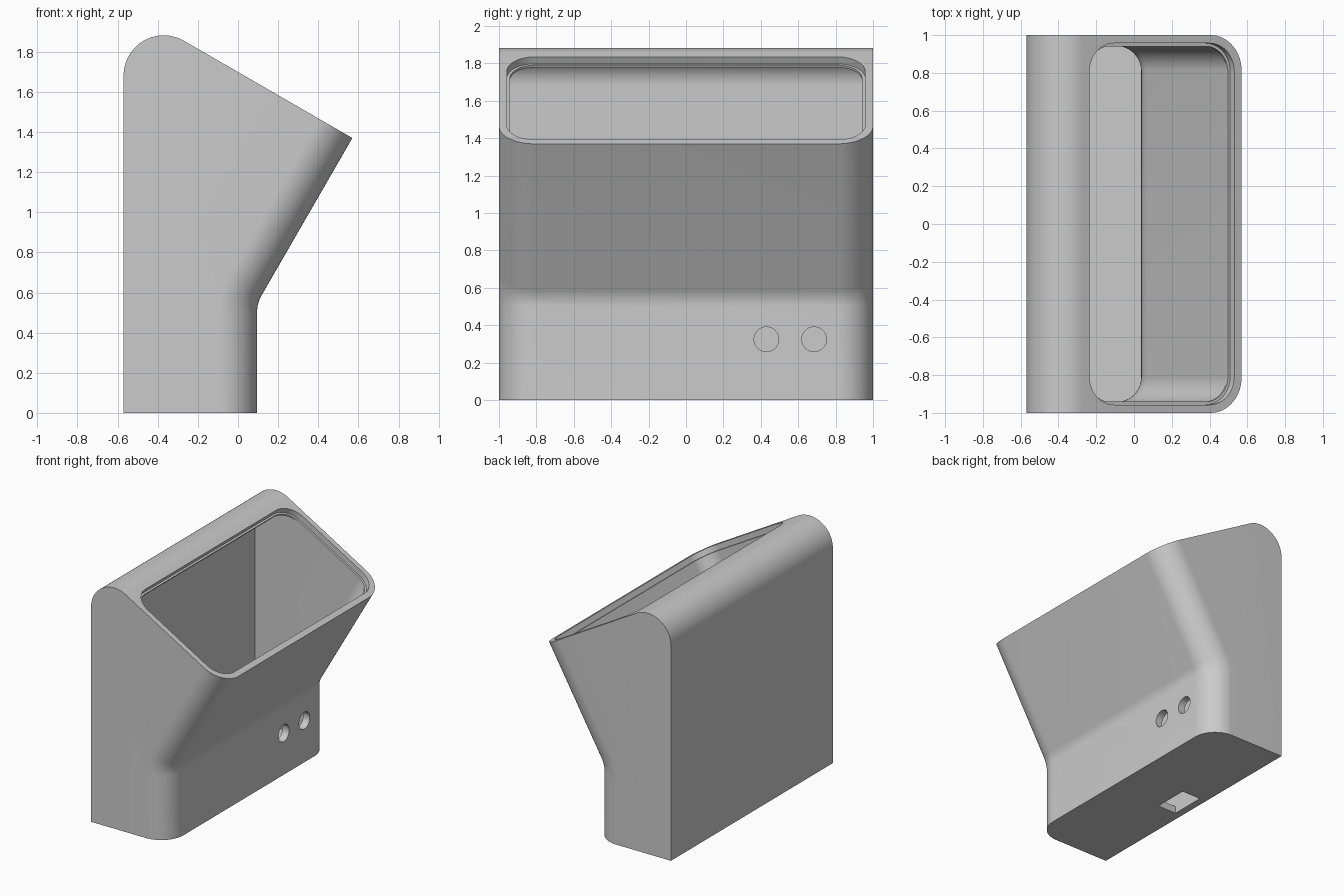
import bpy, bmesh, math
from mathutils import Vector

if "Cube" in bpy.data.objects:
    bpy.data.objects.remove(bpy.data.objects["Cube"])

WALL = 0.057          # shell thickness
ROUND = 0.19          # radius of the rounded front corners
LIP = Vector((0.57, 1.37))              # outermost point of the sloped mouth (x, z)
NORMAL = Vector((0.5, math.sqrt(0.75)))     # mouth face normal
UP = Vector((-math.sqrt(0.75), 0.5))        # up along the mouth face

grey = bpy.data.materials.new("plain grey")
grey.diffuse_color = (0.6, 0.6, 0.6, 1)
grey.use_nodes = True
grey.node_tree.nodes["Principled BSDF"].inputs["Base Color"].default_value = grey.diffuse_color


def loft(name, rings):
    """Skin equal-length rings of points and cap both ends."""
    bm = bmesh.new()
    vs = [[bm.verts.new(p) for p in ring] for ring in rings]
    n = len(vs[0])
    for a, b in zip(vs, vs[1:]):
        for i in range(n):
            j = (i + 1) % n
            bm.faces.new((a[i], a[j], b[j], b[i]))
    bm.faces.new(vs[0])
    bm.faces.new(vs[-1])
    bmesh.ops.recalc_face_normals(bm, faces=bm.faces)
    mesh = bpy.data.meshes.new(name)
    bm.to_mesh(mesh)
    bm.free()
    mesh.materials.append(grey)
    obj = bpy.data.objects.new(name, mesh)
    bpy.context.collection.objects.link(obj)
    return obj


def arc(cx, cz, r, start, end, steps):
    angles = [math.radians(start + (end - start) * i / steps) for i in range(steps + 1)]
    return [Vector((cx + r * math.cos(a), cz + r * math.sin(a))) for a in angles]


def side_profile(t, d):
    """Side outline moved in by t, with the front moved in by a further d."""
    pts = [Vector((-0.57 + t, t)), Vector((0.095 - t - d, t))]
    pts += arc(0.265, 0.501, 0.17 + t + d, 180, 150, 10)     # bend above the base
    pts.append(LIP + UP * (t + d) - NORMAL * t)
    pts += arc(-0.37, 1.6818, 0.2 - t, 60, 180, 28)          # rounded top back
    return pts


def body_solid(name, t):
    """Sweep the profile across y, easing the front in at both ends."""
    r, half, steps = ROUND - t, 1 - t, 16
    slices = []
    for i in range(steps + 1):
        a = math.pi / 2 * i / steps
        slices.append((-half + r * (1 - math.cos(a)), r * (1 - math.sin(a))))
    slices += [(-y, d) for y, d in reversed(slices)]
    return loft(name, [[(p.x, y, p.y) for p in side_profile(t, d)] for y, d in slices])


def mouth_cutter(name, low, high, half, r, bottom, top):
    """Rounded rectangle block standing square to the sloped mouth face."""
    outline = []
    for cs, cy, start in ((high - r, half - r, 0), (low + r, half - r, 90),
                          (low + r, -half + r, 180), (high - r, -half + r, 270)):
        outline += arc(cs, cy, r, start, start + 90, 14)
    rings = []
    for h in (bottom, top):
        ring = []
        for s, y in outline:
            p = LIP + UP * s + NORMAL * h
            ring.append((p.x, y, p.y))
        rings.append(ring)
    return loft(name, rings)


def cut(target, cutter):
    mod = target.modifiers.new("cut", 'BOOLEAN')
    mod.operation = 'DIFFERENCE'
    mod.solver = 'EXACT'
    mod.object = cutter
    bpy.context.view_layer.objects.active = target
    bpy.ops.object.modifier_apply(modifier=mod.name)
    bpy.data.objects.remove(cutter)


# Hollow housing
housing = body_solid("housing", 0)
cut(housing, body_solid("cavity", WALL))

# Stepped mouth: shallow recess, then the opening into the cavity
cut(housing, mouth_cutter("recess", 0.045, 0.93, 0.957, 0.15, -0.043, 0.1))
cut(housing, mouth_cutter("opening", 0.059, 0.916, 0.941, 0.137, -0.075, 0.05))

# Two round holes through the lower front wall
for y in (0.43, 0.685):
    rings = [[(x, y + p.x, p.y) for p in arc(0, 0.325, 0.066, 0, 348.75, 31)]
             for x in (0.0, 0.2)]
    cut(housing, loft("round_hole", rings))

# Rectangular slot through the floor beside the back wall
slot = [(-0.512, -0.138), (-0.349, -0.138), (-0.349, 0.138), (-0.512, 0.138)]
cut(housing, loft("floor_slot", [[(x, y, z) for x, y in slot] for z in (-0.1, 0.09)]))

# Smooth curves, sharp edges
bpy.ops.object.select_all(action='DESELECT')
housing.select_set(True)
bpy.context.view_layer.objects.active = housing
bpy.ops.object.shade_smooth_by_angle(angle=math.radians(25))
